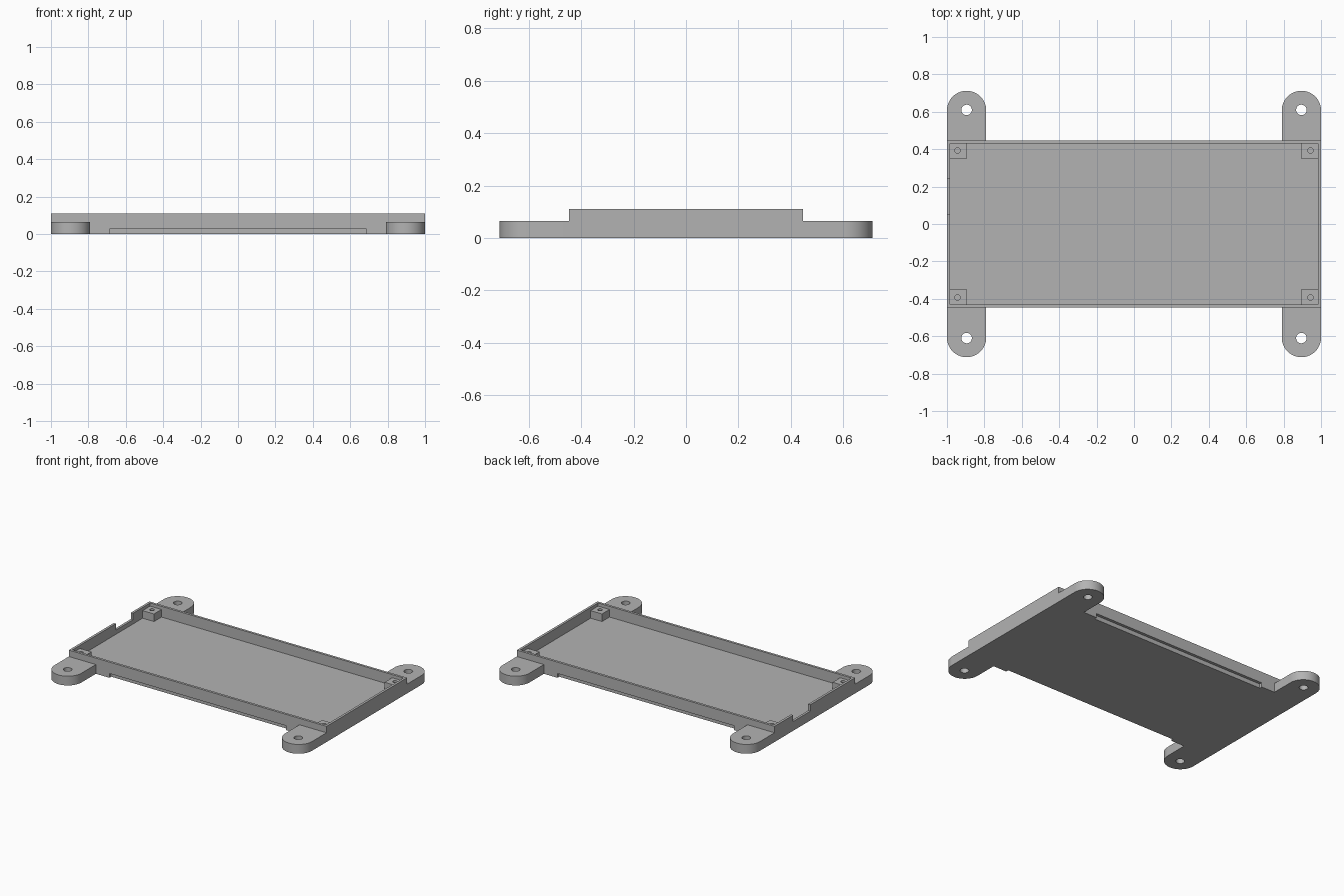
import bpy, bmesh
from math import cos, sin, pi

cube = bpy.data.objects.get("Cube")
if cube:
    bpy.data.objects.remove(cube, do_unlink=True)

grey = bpy.data.materials.new("plain_grey")
grey.use_nodes = True
COLOUR = (0.45, 0.45, 0.45, 1)
grey.diffuse_color = COLOUR
grey.node_tree.nodes["Principled BSDF"].inputs["Base Color"].default_value = COLOUR

HALF_X, HALF_Y, TOP = 1.0, 0.447, 0.11
WALL, FLOOR = 0.017, 0.035
TAB_R, TAB_Y, TAB_TOP = 0.105, 0.607, 0.065


def prism(name, outline, z0, z1):
    """Extrude a closed xy outline from z0 to z1."""
    bm = bmesh.new()
    face = bm.faces.new([bm.verts.new((x, y, z0)) for x, y in outline])
    up = bmesh.ops.extrude_face_region(bm, geom=[face])["geom"]
    verts = [v for v in up if isinstance(v, bmesh.types.BMVert)]
    bmesh.ops.translate(bm, vec=(0, 0, z1 - z0), verts=verts)
    bmesh.ops.recalc_face_normals(bm, faces=bm.faces)
    mesh = bpy.data.meshes.new(name)
    bm.to_mesh(mesh)
    bm.free()
    mesh.materials.append(grey)
    obj = bpy.data.objects.new(name, mesh)
    bpy.context.collection.objects.link(obj)
    return obj


def box(name, x0, x1, y0, y1, z0, z1):
    return prism(name, [(x0, y0), (x1, y0), (x1, y1), (x0, y1)], z0, z1)


def arc(cx, cy, r, start, end, steps):
    angles = [start + (end - start) * i / steps for i in range(steps + 1)]
    return [(cx + r * cos(a), cy + r * sin(a)) for a in angles]


def drill(name, x, y, r, z0, z1, sides):
    return prism(name, arc(x, y, r, 0, 2 * pi, sides)[:-1], z0, z1)


def cut(obj, cutter):
    """Subtract the cutter, then discard it."""
    mod = obj.modifiers.new("cut", "BOOLEAN")
    mod.operation, mod.solver, mod.object = "DIFFERENCE", "EXACT", cutter
    bpy.context.view_layer.objects.active = obj
    bpy.ops.object.modifier_apply(modifier=mod.name)
    bpy.data.objects.remove(cutter, do_unlink=True)


# Open tray with a cable notch in the right wall
tray = box("tray", -HALF_X, HALF_X, -HALF_Y, HALF_Y, 0, TOP)
cut(tray, box("cavity", WALL - HALF_X, HALF_X - WALL,
              WALL - HALF_Y, HALF_Y - WALL, FLOOR, TOP + 0.1))
cut(tray, box("notch", -HALF_X - 0.1, WALL / 2 + 0.02 - HALF_X, 0.05, 0.24, TAB_TOP, TOP + 0.1))

# Finger grooves under the front and back edges
for side in (-1, 1):
    y0, y1 = sorted((side * (HALF_Y - 0.02), side * (HALF_Y + 0.1)))
    cut(tray, box("groove", -0.685, 0.685, y0, y1, -0.1, 0.03))

# Mounting tabs and corner posts
for sx, x_name in ((-1, "right"), (1, "left")):
    for sy, y_name in ((-1, "front"), (1, "back")):
        cx = sx * (HALF_X - TAB_R)
        outline = [(cx + TAB_R, sy * HALF_Y)]
        outline += arc(cx, sy * TAB_Y, TAB_R, 0, sy * pi, 32)
        outline += [(cx - TAB_R, sy * HALF_Y)]
        tab = prism(f"{y_name}_{x_name}_tab", outline, 0, TAB_TOP)
        cut(tab, drill("screw_hole", cx, sy * 0.61, 0.028, -0.1, 0.2, 32))
        bpy.ops.object.select_all(action="DESELECT")
        tab.select_set(True)
        bpy.context.view_layer.objects.active = tab
        bpy.ops.object.shade_smooth_by_angle(angle=pi / 6)

        x0, x1 = sorted((sx * 0.895, sx * (HALF_X - WALL)))
        y0, y1 = sorted((sy * 0.347, sy * (HALF_Y - WALL)))
        post = box(f"{y_name}_{x_name}_post", x0, x1, y0, y1, FLOOR, 0.088)
        cut(post, drill("pilot_hole", sx * 0.943, sy * 0.393, 0.015, FLOOR + 0.003, 0.2, 12))
